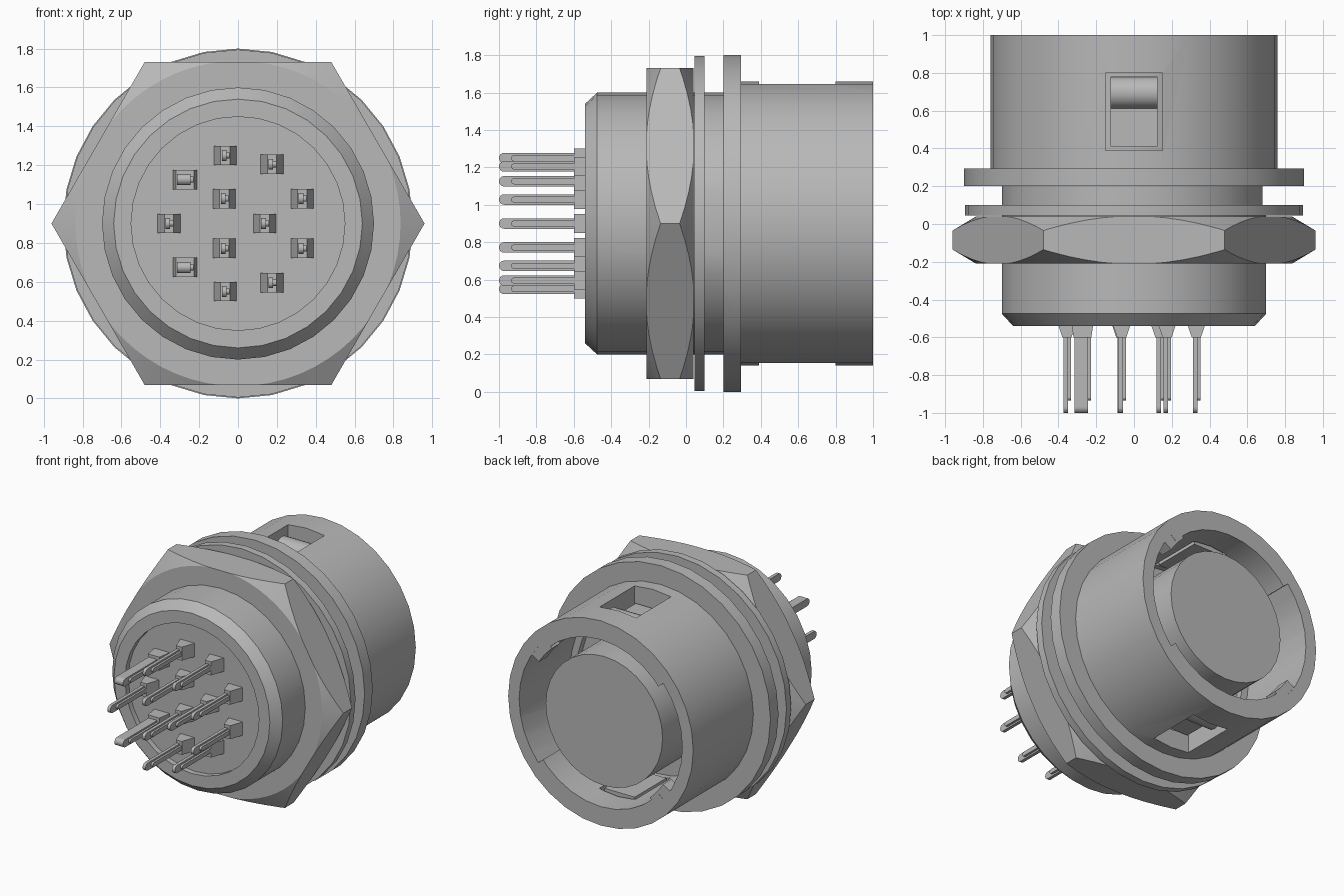
import bpy, bmesh
from math import cos, sin, pi, radians
from mathutils import Vector

if "Cube" in bpy.data.objects:
    bpy.data.objects.remove(bpy.data.objects["Cube"], do_unlink=True)

CZ = 0.9  # height of the main axis
metal = bpy.data.materials.new("grey_metal")
metal.use_nodes = True
GREY = (0.48, 0.48, 0.48, 1)
metal.diffuse_color = GREY
metal.node_tree.nodes["Principled BSDF"].inputs["Base Color"].default_value = GREY


def finish(name, bm):
    bmesh.ops.recalc_face_normals(bm, faces=bm.faces)
    mesh = bpy.data.meshes.new(name)
    bm.to_mesh(mesh)
    bm.free()
    mesh.materials.append(metal)
    obj = bpy.data.objects.new(name, mesh)
    bpy.context.collection.objects.link(obj)
    return obj


def activate(obj):
    bpy.ops.object.select_all(action='DESELECT')
    obj.select_set(True)
    bpy.context.view_layer.objects.active = obj


def smooth(obj):
    activate(obj)
    bpy.ops.object.shade_smooth_by_angle(angle=radians(25))


def lathe(name, profile, steps=32):
    """Revolve (radius, y) points about the main axis."""
    bm = bmesh.new()
    vs = [bm.verts.new((r, y, CZ)) for r, y in profile]
    es = [bm.edges.new(p) for p in zip(vs, vs[1:])]
    bmesh.ops.spin(bm, geom=vs + es, cent=(0, 0, CZ), axis=(0, 1, 0),
                   angle=2 * pi, steps=steps)
    bmesh.ops.remove_doubles(bm, verts=bm.verts, dist=1e-4)
    return finish(name, bm)


def prism(name, points, depth):
    """Extrude a closed outline of 3D points along a vector."""
    bm = bmesh.new()
    face = bm.faces.new([bm.verts.new(p) for p in points])
    ext = bmesh.ops.extrude_face_region(bm, geom=[face])
    moved = [g for g in ext["geom"] if isinstance(g, bmesh.types.BMVert)]
    bmesh.ops.translate(bm, verts=moved, vec=Vector(depth))
    return finish(name, bm)


def box(name, x0, x1, y0, y1, z0, z1):
    pts = [(x0, y0, z0), (x1, y0, z0), (x1, y1, z0), (x0, y1, z0)]
    return prism(name, pts, (0, 0, z1 - z0))


def sector(name, a0, a1, r0, r1, y0, y1):
    """Arc-shaped block around the main axis, angles in degrees."""
    angles = [radians(a0 + (a1 - a0) * i / 8) for i in range(9)]
    pts = [(r1 * cos(a), y0, CZ + r1 * sin(a)) for a in angles]
    pts += [(r0 * cos(a), y0, CZ + r0 * sin(a)) for a in reversed(angles)]
    return prism(name, pts, (0, y1 - y0, 0))


def boolean(obj, tool, operation='DIFFERENCE'):
    mod = obj.modifiers.new("cut", 'BOOLEAN')
    mod.operation, mod.object, mod.solver = operation, tool, 'EXACT'
    activate(obj)
    bpy.ops.object.modifier_apply(modifier=mod.name)
    bpy.data.objects.remove(tool, do_unlink=True)


# Main body: threaded front, flange, rear shell, hollow and central core
body = lathe("connector_body", [
    (0, -.5), (.55, -.5), (.55, -.54), (.64, -.54), (.7, -.475), (.7, .2),
    (.9, .2), (.9, .295), (.76, .295), (.76, 1), (.62, 1), (.62, .35),
    (.48, .35), (.48, .96), (0, .96)])
boolean(body, box("flat_cutter", .68, 1, .06, .2, .5, 1.3))
for side in (1, -1):
    ends = sorted((CZ + side * .57, CZ + side))
    boolean(body, box("window_cutter", -.15, .15, .39, .8, *ends))
for mid in (0, 180):
    boolean(body, sector("relief_cutter", mid - 40, mid + 40, .56, .67, .4, 1.1))
smooth(body)

# Locking lugs inside the rear rim
for a in (40, 220):
    sector("locking_lug", a - 8, a + 8, .6, .69, .9, .998)

# Spring latches in the top and bottom windows
for side, label in ((1, "top"), (-1, "bottom")):
    ends = sorted((CZ + side * .6, CZ + side * .63))
    box(label + "_latch_plate", -.125, .125, .41, .78, *ends)
    arc = [radians(180 * i / 12) for i in range(13)]
    pts = [(-.125, .695 + .085 * cos(a), CZ + side * (.62 + .085 * sin(a))) for a in arc]
    smooth(prism(label + "_latch_roll", pts, (.25, 0, 0)))

# Washer
smooth(lathe("washer", [(0, .045), (.895, .045), (.895, .1), (0, .1)]))

# Hexagonal nut with corners turned down on both faces
hexagon = [(.96 * cos(i * pi / 3), -.21, CZ + .96 * sin(i * pi / 3)) for i in range(6)]
nut = prism("hex_nut", hexagon, (0, .25, 0))
boolean(nut, lathe("nut_chamfer", [(0, -.22), (.82, -.22), (.97, -.13), (.97, -.04),
                                   (.82, .05), (0, .05)], 64), 'INTERSECT')
smooth(nut)


def pin(x, z, wide):
    """Contact pin with a wedge foot and a stepped round-ended blade."""
    w = .035 if wide else .012
    tip = w + .012
    foot = [(x - .065, -.48), (x - tip, -.6), (x + tip, -.6), (x + .065, -.48)]
    prism("pin_foot", [(px, py, z - .05) for px, py in foot], (0, 0, .1))
    for name, x0, x1, half, end in (("pin_blade", x - w - .006, x + w - .006, .028, -1),
                                    ("pin_rib", x + w - .006, x + w + .01, .016, -.935)):
        arc = [radians(-90 + 180 * i / 8) for i in range(9)]
        pts = [(x0, end + half - half * cos(a), z + half * sin(a)) for a in arc]
        pts += [(x0, -.59, z + half), (x0, -.59, z - half)]
        prism(name, pts, (x1 - x0, 0, 0))


# Contact pins, mirrored above and below the axis
for x, dz, wide in ((-.065, .35, False), (.175, .305, False), (-.07, .128, False),
                    (.33, .128, False), (-.273, .226, True)):
    for side in (1, -1):
        pin(x, CZ + side * dz, wide)
for x in (-.355, .137):
    pin(x, CZ, False)
